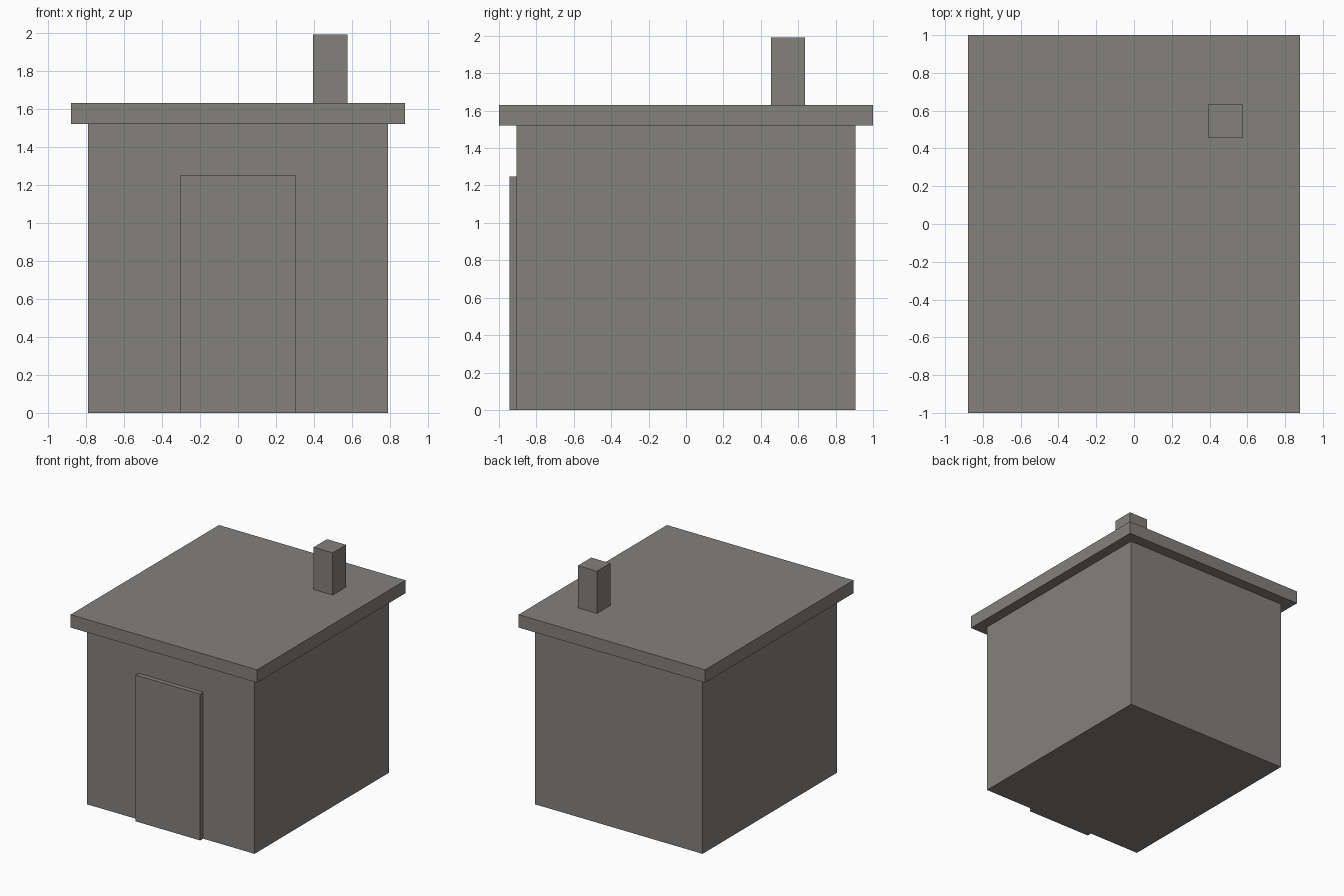
import bpy

if "Cube" in bpy.data.objects:
    bpy.data.objects.remove(bpy.data.objects["Cube"])

# Single warm grey for the whole hut
grey = bpy.data.materials.new("warm_grey")
grey.diffuse_color = (0.225, 0.218, 0.208, 1)
grey.use_nodes = True
grey.node_tree.nodes["Principled BSDF"].inputs["Base Color"].default_value = grey.diffuse_color


def box(name, x, y, z):
    """Add a box spanning the given (min, max) ranges."""
    spans = (x, y, z)
    bpy.ops.mesh.primitive_cube_add(size=1)
    ob = bpy.context.object
    ob.name = name
    for v in ob.data.vertices:
        v.co = [lo + (c + 0.5) * (hi - lo) for c, (lo, hi) in zip(v.co, spans)]
    ob.data.materials.append(grey)
    return ob


# Main body
box("walls", (-0.79, 0.79), (-0.905, 0.905), (0, 1.52))
# Overhanging flat roof
box("roof", (-0.88, 0.88), (-1, 1), (1.52, 1.63))
# Door slab standing proud of the front wall
box("door", (-0.305, 0.305), (-0.945, -0.905), (0, 1.248))
# Chimney near the back right corner
box("chimney", (0.395, 0.575), (0.455, 0.635), (1.63, 1.99))
